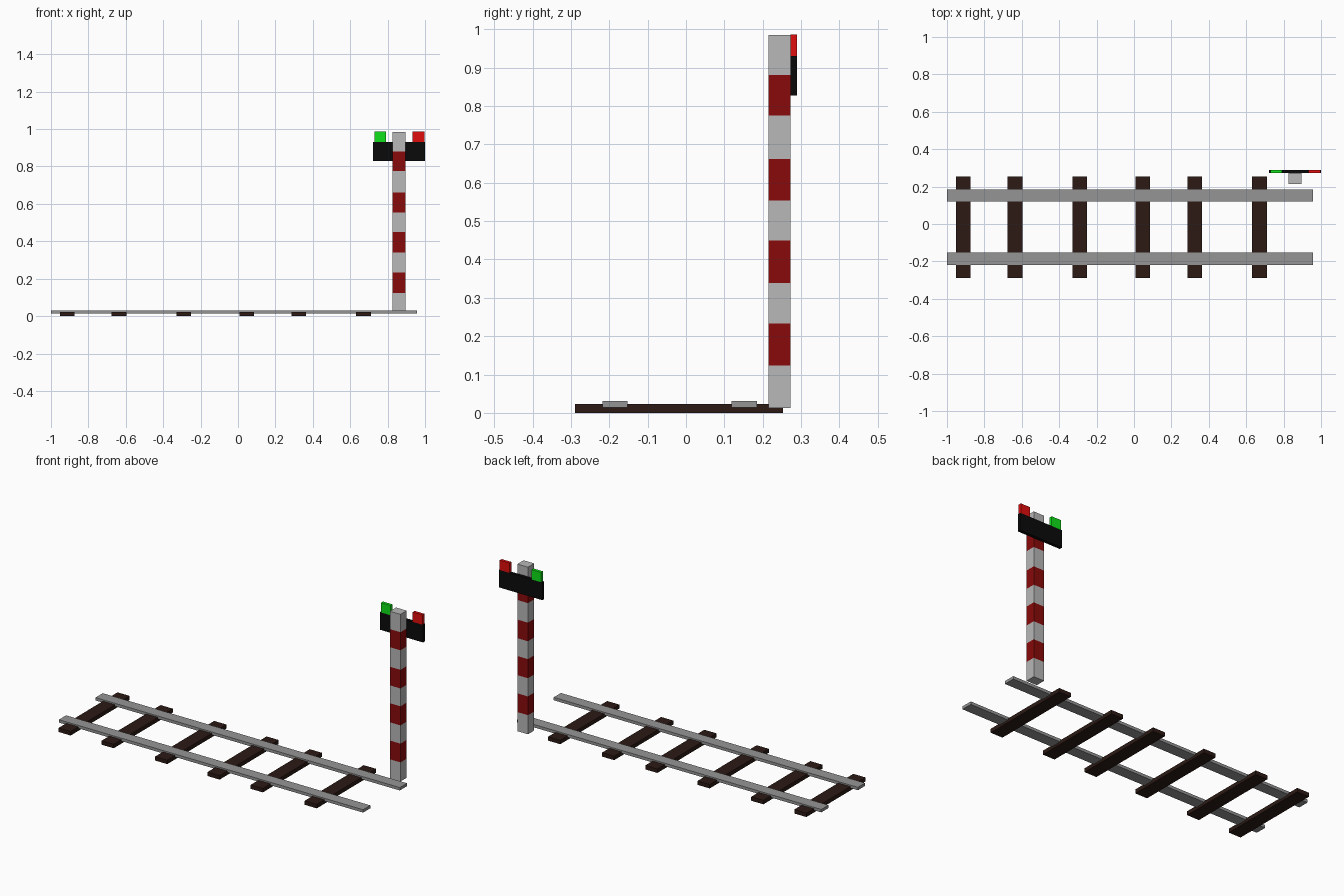
import bpy, bmesh

if "Cube" in bpy.data.objects:
    bpy.data.objects.remove(bpy.data.objects["Cube"])


def material(name, rgb):
    m = bpy.data.materials.new(name)
    m.diffuse_color = (*rgb, 1)
    m.use_nodes = True
    m.node_tree.nodes["Principled BSDF"].inputs["Base Color"].default_value = m.diffuse_color
    return m


WOOD = material("dark_wood", (0.025, 0.01, 0.007))
STEEL = material("steel", (0.3, 0.3, 0.3))
WHITE = material("post_white", (0.48, 0.48, 0.48))
DARK_RED = material("post_red", (0.25, 0.003, 0.003))
BLACK = material("black", (0.003, 0.003, 0.003))
GREEN = material("lamp_green", (0.005, 0.75, 0.01))
RED = material("lamp_red", (0.75, 0.004, 0.004))


def finish(bm, name, mats):
    bmesh.ops.recalc_face_normals(bm, faces=bm.faces)
    mesh = bpy.data.meshes.new(name)
    bm.to_mesh(mesh)
    bm.free()
    for m in mats:
        mesh.materials.append(m)
    obj = bpy.data.objects.new(name, mesh)
    bpy.context.collection.objects.link(obj)
    return obj


def box(name, x, y, z, mat):
    """Box from (min, max) ranges on each axis."""
    bm = bmesh.new()
    bmesh.ops.create_cube(bm, size=1)
    for v in bm.verts:
        v.co = [r[0] if c < 0 else r[1] for c, r in zip(v.co, (x, y, z))]
    return finish(bm, name, [mat])


def striped_post(name, x, y, levels, mats):
    """Square post built from stacked rings, alternating material per band."""
    bm = bmesh.new()
    corners = [(x[0], y[0]), (x[1], y[0]), (x[1], y[1]), (x[0], y[1])]
    rings = [[bm.verts.new((cx, cy, z)) for cx, cy in corners] for z in levels]
    for band, (low, high) in enumerate(zip(rings, rings[1:])):
        for i in range(4):
            j = (i + 1) % 4
            f = bm.faces.new((low[i], low[j], high[j], high[i]))
            f.material_index = band % 2
    bm.faces.new(rings[0][::-1])
    bm.faces.new(rings[-1])
    return finish(bm, name, mats)


# Sleepers, unevenly spaced
for i, cx in enumerate((-0.913, -0.636, -0.291, 0.046, 0.324, 0.671)):
    box(f"sleeper_{i + 1}", (cx - 0.039, cx + 0.039), (-0.29, 0.253), (0, 0.023), WOOD)

# Rails
for side, cy in (("front", -0.185), ("back", 0.152)):
    box(f"rail_{side}", (-1, 0.958), (cy - 0.033, cy + 0.033), (0.014, 0.031), STEEL)

# Striped signal post
striped_post("signal_post", (0.827, 0.895), (0.215, 0.272),
             (0.013, 0.124, 0.233, 0.339, 0.45, 0.554, 0.662, 0.776, 0.881, 0.985),
             [WHITE, DARK_RED])

# Signal board and lamps behind the post
BOARD_Y = (0.272, 0.29)
box("signal_board", (0.722, 1.0), BOARD_Y, (0.828, 0.93), BLACK)
box("green_lamp", (0.73, 0.791), BOARD_Y, (0.93, 0.987), GREEN)
box("red_lamp", (0.934, 0.996), BOARD_Y, (0.93, 0.987), RED)
